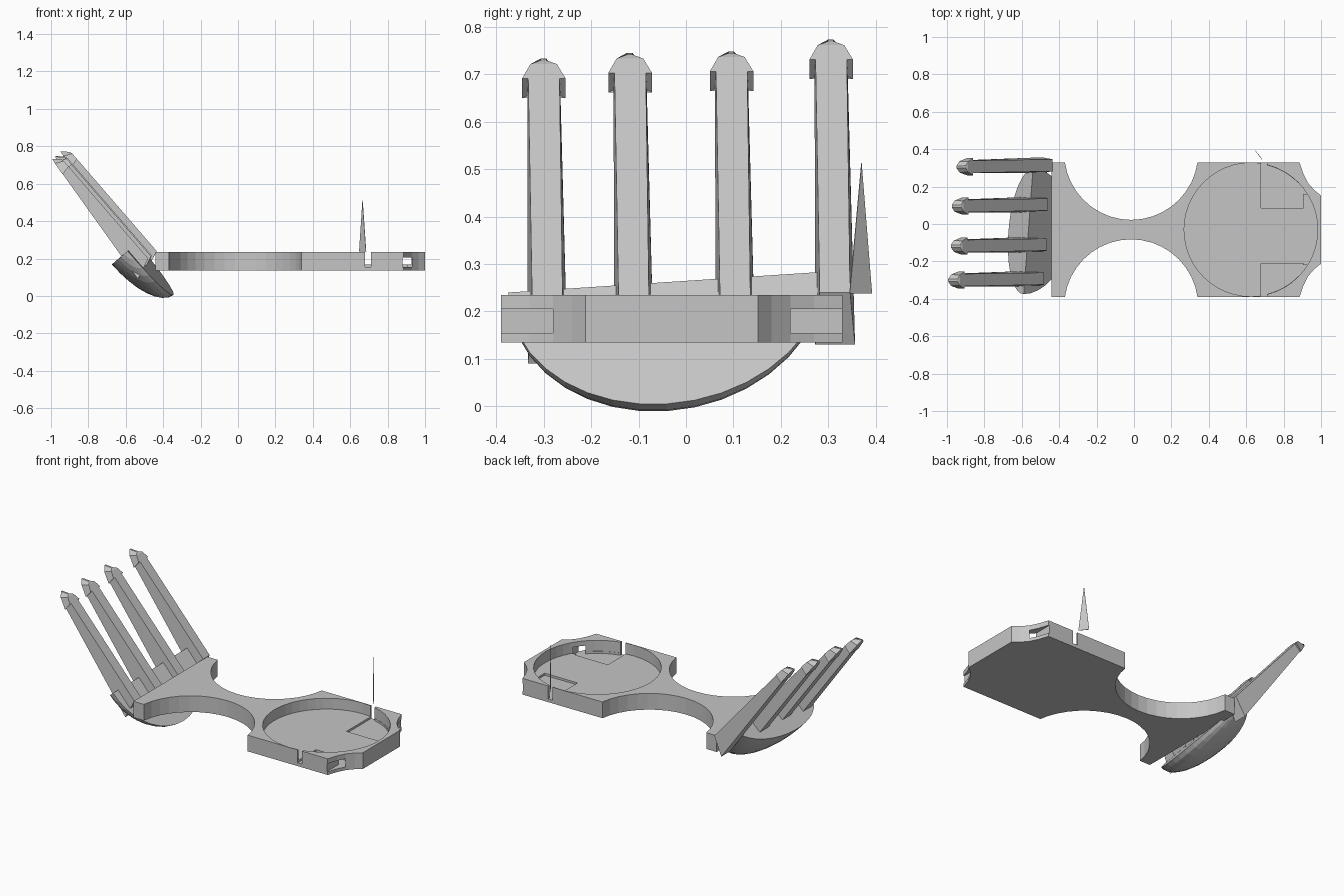
import bpy, bmesh, math
from mathutils import Vector

if "Cube" in bpy.data.objects:
    bpy.data.objects.remove(bpy.data.objects["Cube"])

grey = bpy.data.materials.new("light grey")
grey.diffuse_color = (0.56, 0.56, 0.56, 1)
grey.use_nodes = True
grey.node_tree.nodes["Principled BSDF"].inputs["Base Color"].default_value = grey.diffuse_color
YC = -0.03          # plate centre line
CX, R = 0.625, 0.357  # round recess


def make(name, bm):
    bmesh.ops.recalc_face_normals(bm, faces=bm.faces)
    me = bpy.data.meshes.new(name)
    bm.to_mesh(me)
    bm.free()
    me.materials.append(grey)
    ob = bpy.data.objects.new(name, me)
    bpy.context.collection.objects.link(ob)
    return ob


def prism(name, pts, z0, z1):
    bm = bmesh.new()
    f = bm.faces.new([bm.verts.new((x, y, z0)) for x, y in pts])
    r = bmesh.ops.extrude_face_region(bm, geom=[f])
    for v in r["geom"]:
        if isinstance(v, bmesh.types.BMVert):
            v.co.z = z1
    return make(name, bm)


def arc(cx, cy, r, a0, a1, n):
    return [(cx + r * math.cos(math.radians(a0 + (a1 - a0) * i / n)),
             cy + r * math.sin(math.radians(a0 + (a1 - a0) * i / n))) for i in range(n + 1)]


def box(x0, x1, y0, y1):
    return [(x0, y0), (x1, y0), (x1, y1), (x0, y1)]


def cut(ob, cutter):
    m = ob.modifiers.new("cut", 'BOOLEAN')
    m.operation, m.solver, m.object = 'DIFFERENCE', 'EXACT', cutter
    bpy.context.view_layer.objects.active = ob
    bpy.ops.object.modifier_apply(modifier=m.name)
    bpy.data.objects.remove(cutter)


# wrist plate: half outline mirrored about the centre line
half = [(-0.44, 0.36)]
half += arc(-0.015, 0.41, 0.358, 188, 352, 18)
half = [(x, min(y, 0.36)) for x, y in half]
half += [(0.885, 0.36), (0.905, 0.30), (0.93, 0.25), (0.965, 0.21), (1.0, 0.182)]
outline = [(x, YC + y) for x, y in half] + [(x, YC - y) for x, y in reversed(half)]
plate = prism("wrist_plate", outline, 0.135, 0.235)

# round recess, corner pockets, rim slots and windows
cut(plate, prism("cutter", arc(CX, YC, R, 0, 352.5, 47), 0.168, 0.3))
for s, off in ((1, 0.115), (-1, 0.18)):
    pocket = [(0.68, off), (0.905, off)] + arc(CX, 0, R - 0.002, 38.2, 81, 8)
    cut(plate, prism("cutter", [(x, YC + s * y) for x, y in pocket], 0.155, 0.2))
    cut(plate, prism("cutter", box(0.68, 0.71, YC + s * 0.22, YC + s * 0.5), 0.155, 0.3))
    cut(plate, prism("cutter", box(0.88, 0.93, YC + s * 0.19, YC + s * 0.5), 0.155, 0.205))

# palm: quarter ellipsoid with two flat sides
bm = bmesh.new()
C = Vector((-0.565, -0.04, 0.262))
U = Vector((0.65, 0, -0.76)) * 0.338
V = Vector((-0.76, 0, -0.65)) * 0.14
W = Vector((0.025, 0.335, 0.022))
NA, NB = 18, 8
ends = [bm.verts.new(C - W), bm.verts.new(C + W)]
rows = []
for i in range(1, NA):
    a = math.pi * i / NA
    rows.append([bm.verts.new(C - W * math.cos(a) + math.sin(a) *
                 (U * math.cos(b * math.pi / 2 / NB) + V * math.sin(b * math.pi / 2 / NB)))
                 for b in range(NB + 1)])
for p, q in zip(rows, rows[1:]):
    for b in range(NB):
        bm.faces.new((p[b], p[b + 1], q[b + 1], q[b]))
for e, row in ((ends[0], rows[0]), (ends[1], rows[-1])):
    for b in range(NB):
        bm.faces.new((e, row[b], row[b + 1]))
for b in (0, NB):
    bm.faces.new([ends[0]] + [r[b] for r in rows] + [ends[1]])
make("palm", bm)

# fingers: tapered shafts with flared pointed tips
D = Vector((-0.654, 0, 0.756))
N = Vector((0.756, 0, 0.654))
# per ring: front length, back length, front depth, back depth, front and back half width
RINGS = [(0, -0.047, 0, -0.114, 0.032, 0.042),
         (0.65, 0.645, 0, -0.05, 0.033, 0.035),
         (0.65, 0.64, 0, -0.052, 0.046, 0.046),
         (0.69, 0.71, 0, -0.045, 0.028, 0.03),
         (0.705, 0.74, -0.005, -0.04, 0.006, 0.006)]


def finger(name, x, y, z):
    bm = bmesh.new()
    rings = []
    for sf, sb, tf, tb, wf, wb in RINGS:
        ring = []
        for s, t, w in ((sf, tf, wf), (sf, tf, -wf), (sb, tb, -wb), (sb, tb, wb)):
            ring.append(bm.verts.new(Vector((x, y - 0.012 * s, z)) + D * s + N * t + Vector((0, w, 0))))
        rings.append(ring)
    for p, q in zip(rings, rings[1:]):
        for k in range(4):
            j = (k + 1) % 4
            bm.faces.new((p[k], p[j], q[j], q[k]))
    bm.faces.new(rings[0])
    bm.faces.new(rings[-1])
    make(name, bm)


for i, (x, y, z) in enumerate([(-0.48, -0.292, 0.2), (-0.465, -0.11, 0.212),
                               (-0.46, 0.104, 0.215), (-0.435, 0.314, 0.24)]):
    finger("finger_%d" % (i + 1), x, y, z)

# thin upright spike beside the rim
bm = bmesh.new()
tri = [Vector((0.648, 0.392, 0.238)), Vector((0.685, 0.345, 0.238)), Vector((0.666, 0.37, 0.513))]
off = Vector((0.0008, 0.0006, 0))
a = [bm.verts.new(p + off) for p in tri]
b = [bm.verts.new(p - off) for p in tri]
bm.faces.new(a)
bm.faces.new(b)
for k in range(3):
    j = (k + 1) % 3
    bm.faces.new((a[k], a[j], b[j], b[k]))
make("spike", bm)
